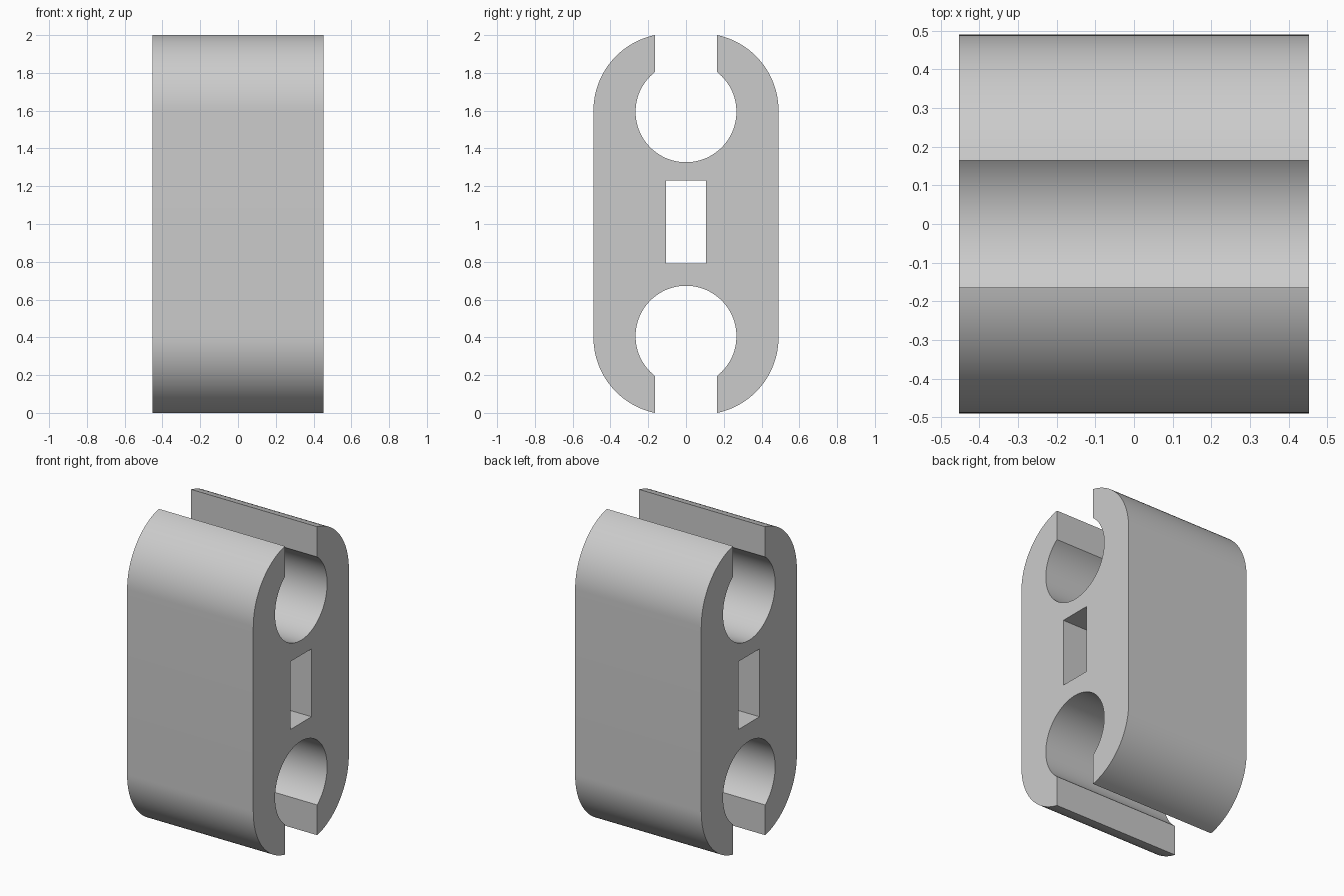
import bpy, bmesh
from math import asin, cos, sin, pi, sqrt

cube = bpy.data.objects.get("Cube")
if cube:
    bpy.data.objects.remove(cube, do_unlink=True)

HALF_LENGTH, HALF_DEPTH, HEIGHT = 0.4525, 0.49, 2.0
HOLE_R, HOLE_Z = 0.267, 1.594
SLOT = 0.165
CORNER_Z = 1.6
WIN_Y, WIN_LOW, WIN_HIGH = 0.107, 0.79, 1.23


def arc(cy, cz, r, a0, a1, n):
    steps = [a0 + (a1 - a0) * i / n for i in range(n + 1)]
    return [(cy + r * cos(a), cz + r * sin(a)) for a in steps]


# Corner arc: tangent to the flat side, ending at the slot lip
rise, run = HEIGHT - CORNER_Z, HALF_DEPTH - SLOT
corner_r = (rise ** 2 + run ** 2) / (2 * run)
corner_y = HALF_DEPTH - corner_r
lip = pi - asin(rise / corner_r) if SLOT < corner_y else asin(rise / corner_r)

# Upper quarter of the section: bore, slot wall, rounded corner
bore_end = asin(sqrt(HOLE_R ** 2 - SLOT ** 2) / HOLE_R)
upper = arc(0, HOLE_Z, HOLE_R, -pi / 2, bore_end, 40)
upper += arc(corner_y, CORNER_Z, corner_r, lip, 0, 24)
upper[0] = (0, HOLE_Z - HOLE_R)
lower = [(y, HEIGHT - z) for y, z in reversed(upper)]
window = [(0, WIN_LOW), (WIN_Y, WIN_LOW), (WIN_Y, WIN_HIGH), (0, WIN_HIGH)]

# Half section extruded along x, left open on the mirror plane
bm = bmesh.new()
face = bm.faces.new([bm.verts.new((-HALF_LENGTH, y, z)) for y, z in upper + lower + window])
geom = bmesh.ops.extrude_face_region(bm, geom=[face], use_keep_orig=True)["geom"]
moved = [g for g in geom if isinstance(g, bmesh.types.BMVert)]
bmesh.ops.translate(bm, verts=moved, vec=(2 * HALF_LENGTH, 0, 0))
seam = [f for f in bm.faces if all(abs(v.co.y) < 1e-5 for v in f.verts)]
bmesh.ops.delete(bm, geom=seam, context="FACES")
bmesh.ops.recalc_face_normals(bm, faces=bm.faces)
mesh = bpy.data.meshes.new("clip_body")
bm.to_mesh(mesh)
bm.free()

body = bpy.data.objects.new("clip_body", mesh)
bpy.context.collection.objects.link(body)

# Mirror to the full double clip
mirror = body.modifiers.new("Mirror", "MIRROR")
mirror.use_axis = (False, True, False)
mirror.use_clip = True

# Plain grey plastic
grey = bpy.data.materials.new("grey_plastic")
grey.use_nodes = True
color = (0.6, 0.6, 0.6, 1)
grey.diffuse_color = color
grey.node_tree.nodes["Principled BSDF"].inputs["Base Color"].default_value = color
mesh.materials.append(grey)

bpy.context.view_layer.objects.active = body
body.select_set(True)
bpy.ops.object.shade_smooth_by_angle(angle=pi / 6)
